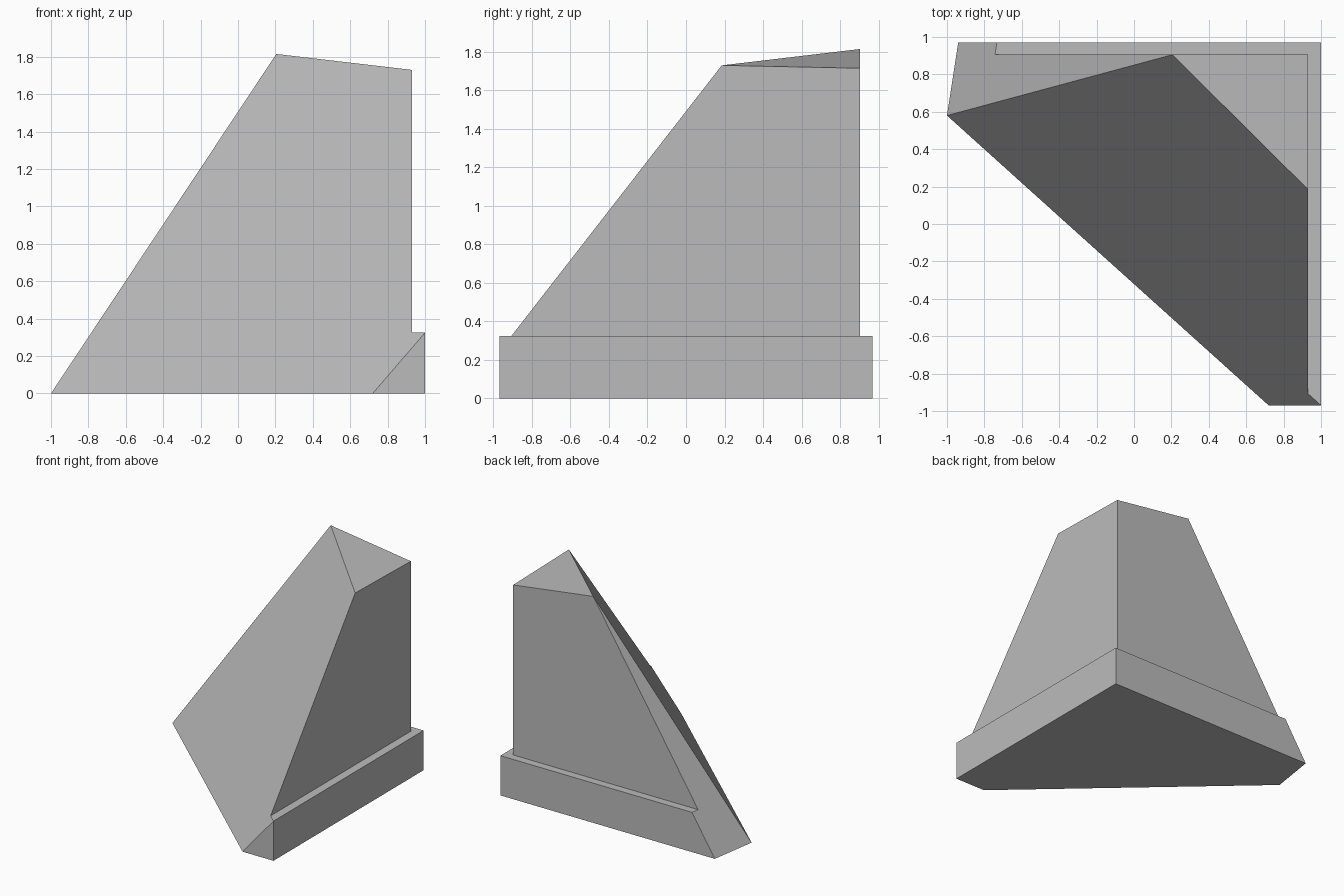
import bpy, bmesh
from mathutils import Vector

cube = bpy.data.objects.get("Cube")
if cube:
    bpy.data.objects.remove(cube)

# Main dimensions
BACK, WALL_X, WALL_Y, PLINTH = 0.97, 0.93, 0.905, 0.325
peak = Vector((0.205, WALL_Y, 1.815))
side_top = Vector((WALL_X, 0.18, 1.73))
corner_top = Vector((WALL_X, WALL_Y, 1.715))
left_tip = Vector((-1, 0.58, 0))
left_back = Vector((-0.94, BACK, 0))
front_tip = Vector((0.72, -BACK, 0))

grey = bpy.data.materials.new("plain grey")
grey.use_nodes = True
colour = (0.5, 0.5, 0.5, 1)
grey.diffuse_color = colour
grey.node_tree.nodes["Principled BSDF"].inputs["Base Color"].default_value = colour


def cut(bm, a, b, c, inside):
    """Slice along the plane a, b, c, keep the inside part and cap the cut."""
    normal = (b - a).cross(c - a).normalized()
    if normal.dot(inside - a) > 0:
        normal.negate()
    geom = bm.verts[:] + bm.edges[:] + bm.faces[:]
    result = bmesh.ops.bisect_plane(bm, geom=geom, dist=1e-5, plane_co=a,
                                    plane_no=normal, clear_outer=True)
    edges = [e for e in result["geom_cut"]
             if isinstance(e, bmesh.types.BMEdge) and e.is_boundary]
    bmesh.ops.holes_fill(bm, edges=edges, sides=0)


# Plinth slab
bm = bmesh.new()
bmesh.ops.create_cube(bm, size=1)
for v in bm.verts:
    v.co = (1 if v.co.x > 0 else -1.2,
            BACK if v.co.y > 0 else -BACK,
            PLINTH if v.co.z > 0 else 0)

# Ledge lines on the slab, then the tall block raised inside them
for co, no in (((WALL_X, 0, 0), (1, 0, 0)), ((0, WALL_Y, 0), (0, 1, 0))):
    bmesh.ops.bisect_plane(bm, geom=bm.verts[:] + bm.edges[:] + bm.faces[:],
                           plane_co=co, plane_no=no)
inner = [f for f in bm.faces if f.normal.z > 0.9
         and f.calc_center_median().x < WALL_X and f.calc_center_median().y < WALL_Y]
raised = bmesh.ops.extrude_face_region(bm, geom=inner)["geom"]
bmesh.ops.delete(bm, geom=inner, context="FACES_ONLY")
for v in raised:
    if isinstance(v, bmesh.types.BMVert):
        v.co.z = 2
bmesh.ops.recalc_face_normals(bm, faces=bm.faces)

# Sloping top, large slanted front and narrow slanted left side
inside = Vector((0.7, 0.7, 0.5))
cut(bm, peak, side_top, corner_top, inside)
cut(bm, left_tip, front_tip, peak, inside)
cut(bm, left_tip, left_back, peak, inside)

# Tidy into clean flat faces
bmesh.ops.remove_doubles(bm, verts=bm.verts, dist=0.003)
bmesh.ops.dissolve_limit(bm, angle_limit=0.01, verts=bm.verts, edges=bm.edges)
bmesh.ops.recalc_face_normals(bm, faces=bm.faces)

mesh = bpy.data.meshes.new("corner_block")
bm.to_mesh(mesh)
bm.free()
mesh.materials.append(grey)
bpy.context.collection.objects.link(bpy.data.objects.new("corner_block", mesh))
